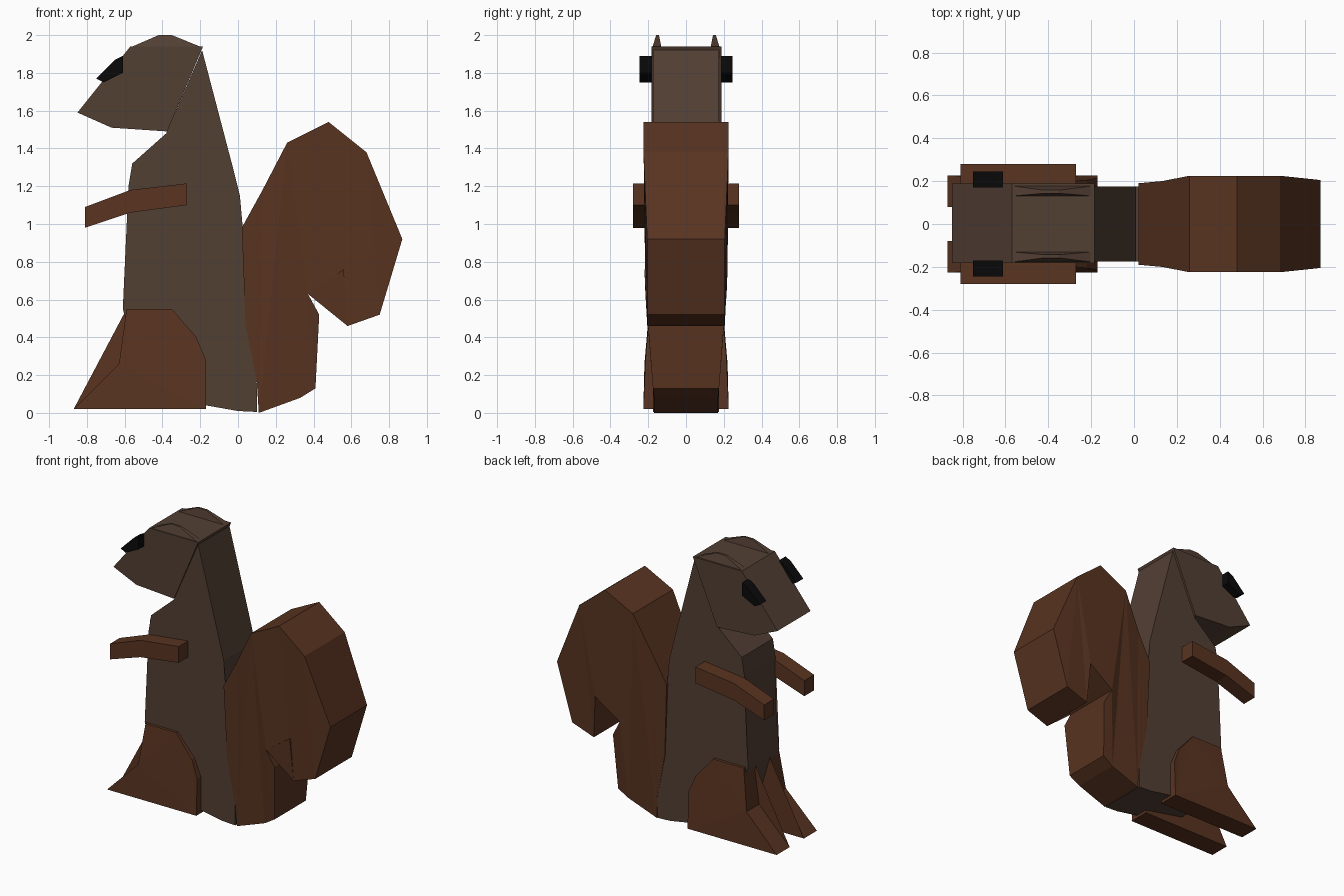
import bpy, bmesh


def material(name, r, g, b):
    m = bpy.data.materials.new(name)
    m.diffuse_color = (r, g, b, 1)
    return m


GREY = material("body_fur", 0.085, 0.05, 0.034)
BROWN = material("tail_fur", 0.1, 0.034, 0.015)
BLACK = material("eye_black", 0.003, 0.003, 0.003)


def slab(name, pts, y0, y1, mat):
    """Side profile spanning y0..y1; a point may carry its own (y0, y1) pair."""
    bm = bmesh.new()
    rims = []
    for side in (0, 1):
        rims.append([bm.verts.new((p[0], p[2 + side] if len(p) == 4 else (y0, y1)[side], p[1]))
                     for p in pts])
    near, far = rims
    n = len(pts)
    for i in range(n):
        j = (i + 1) % n
        bm.faces.new((near[i], near[j], far[j], far[i]))
    caps = [bm.faces.new(near), bm.faces.new(far)]
    bmesh.ops.triangulate(bm, faces=caps)
    bmesh.ops.recalc_face_normals(bm, faces=bm.faces)
    mesh = bpy.data.meshes.new(name)
    bm.to_mesh(mesh)
    bm.free()
    mesh.materials.append(mat)
    ob = bpy.data.objects.new(name, mesh)
    bpy.context.collection.objects.link(ob)
    return ob


def pair(*args):
    """Slab on one side, mirrored across the y = 0 plane."""
    mod = slab(*args).modifiers.new("mirror", 'MIRROR')
    mod.use_axis = (False, True, False)


# Upright body with the base that joins the tail
slab("body", [(-0.19, 1.92), (-0.03, 1.31), (0.01, 1.15), (0.0, 0.16), (0.1, 0.15),
              (0.1, 0.005), (0.0, 0.01), (-0.17, 0.04), (-0.48, 0.1), (-0.61, 0.55),
              (-0.58, 0.85), (-0.58, 1.2), (-0.56, 1.32), (-0.38, 1.48)],
     -0.175, 0.175, GREY)

# Wedge-shaped head
slab("head", [(-0.85, 1.59), (-0.57, 1.94), (-0.185, 1.94), (-0.375, 1.49), (-0.67, 1.51)],
     -0.183, 0.188, GREY)

# Thin ears along the top edges of the head
pair("ears", [(-0.57, 1.935), (-0.42, 2.0, 0.143, 0.158), (-0.35, 2.0, 0.143, 0.158),
              (-0.19, 1.935)], 0.13, 0.178, GREY)

# Eyes
pair("eyes", [(-0.75, 1.77), (-0.71, 1.75), (-0.61, 1.8), (-0.61, 1.89), (-0.65, 1.87)],
     0.17, 0.245, BLACK)

# Arms held forward
pair("arms", [(-0.81, 1.09), (-0.57, 1.18), (-0.27, 1.215), (-0.27, 1.1),
              (-0.57, 1.06), (-0.81, 0.98)], 0.17, 0.28, BROWN)

# Hind legs with long feet, narrower towards the thigh
pair("hind_legs", [(-0.87, 0.02), (-0.63, 0.26, 0.08, 0.22), (-0.59, 0.55, 0.08, 0.195),
                   (-0.35, 0.55, 0.08, 0.195), (-0.22, 0.4, 0.08, 0.205),
                   (-0.17, 0.28, 0.08, 0.215), (-0.17, 0.02)], 0.08, 0.226, BROWN)

# Bushy curled tail: x, z and half width
tail = [(0.02, 0.98, 0.19), (0.13, 1.18, 0.2), (0.26, 1.43, 0.225), (0.48, 1.54, 0.225),
        (0.68, 1.38, 0.225), (0.87, 0.92, 0.205), (0.75, 0.52, 0.205), (0.58, 0.46, 0.205),
        (0.56, 0.76, 0.22), (0.37, 0.63, 0.215), (0.43, 0.52, 0.205), (0.41, 0.13, 0.175),
        (0.33, 0.08, 0.17), (0.11, 0.0, 0.17), (0.1, 0.16, 0.175), (0.04, 0.47, 0.18)]
slab("tail", [(x, z, -w, w) for x, z, w in tail], 0, 0, BROWN)
